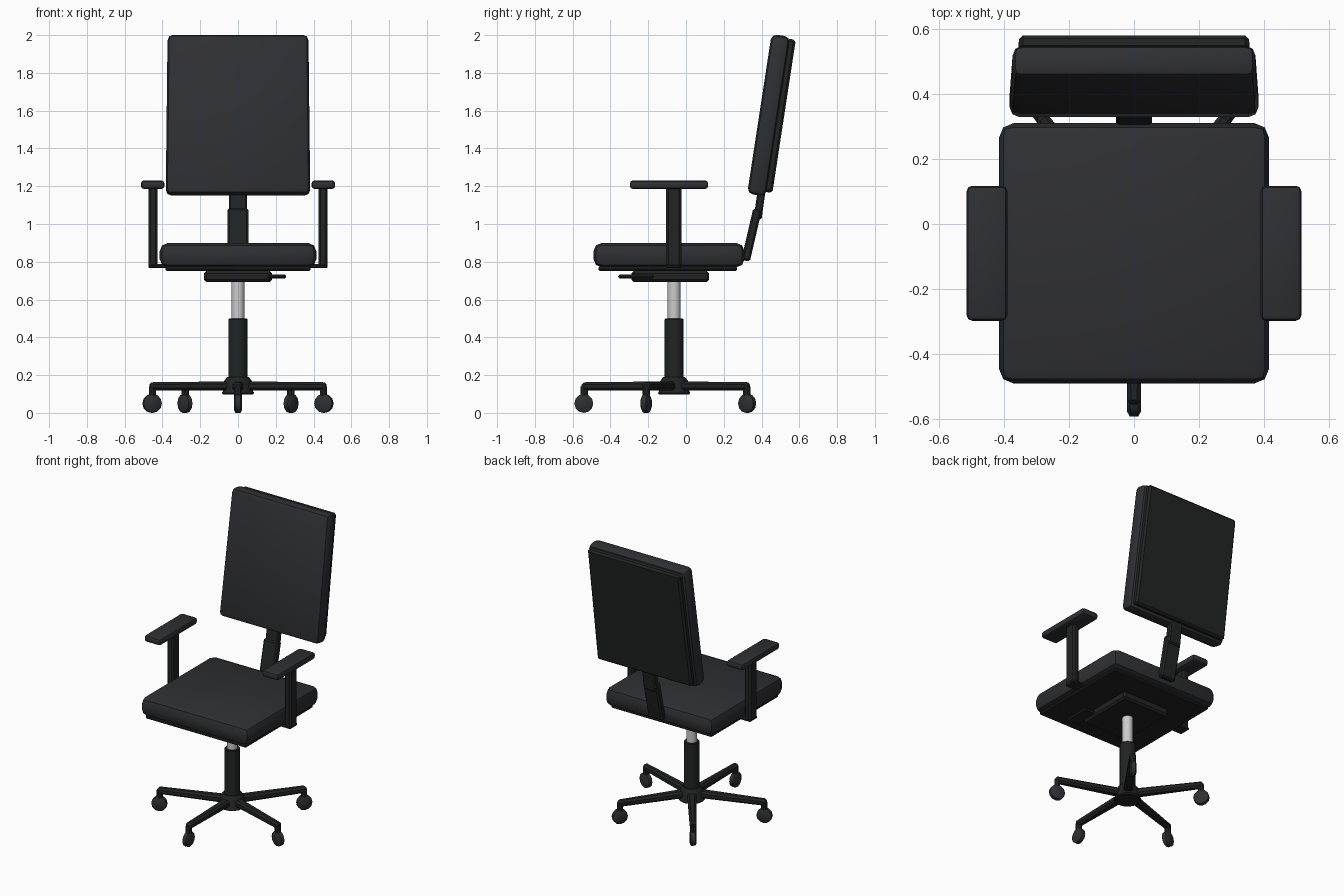
import bpy, bmesh
from math import radians, pi, sin, cos
from mathutils import Matrix, Vector

if "Cube" in bpy.data.objects:
    bpy.data.objects.remove(bpy.data.objects["Cube"])


def material(name, r, g, b):
    m = bpy.data.materials.new(name)
    m.diffuse_color = (r, g, b, 1)
    m.use_nodes = True
    m.node_tree.nodes["Principled BSDF"].inputs["Base Color"].default_value = m.diffuse_color
    return m


FABRIC = material("dark_fabric", 0.028, 0.029, 0.033)
PLASTIC = material("black_plastic", 0.016, 0.017, 0.017)
STEEL = material("steel", 0.55, 0.55, 0.55)
PIVOT_Y = -0.063


def finish(bm, name, mat, matrix=Matrix(), smooth=True):
    me = bpy.data.meshes.new(name)
    bmesh.ops.recalc_face_normals(bm, faces=bm.faces)
    bm.to_mesh(me)
    bm.free()
    me.transform(matrix)
    ob = bpy.data.objects.new(name, me)
    bpy.context.collection.objects.link(ob)
    me.materials.append(mat)
    if smooth:
        bpy.ops.object.select_all(action='DESELECT')
        ob.select_set(True)
        bpy.context.view_layer.objects.active = ob
        bpy.ops.object.shade_smooth_by_angle(angle=radians(32))
    return ob


def box(name, size, loc, mat, bevel=0.0, seg=1, tilt=0.0, spin=0.0, taper=None):
    """Bevelled box; taper(v) may adjust corners before bevelling."""
    bm = bmesh.new()
    bmesh.ops.create_cube(bm, size=1)
    for v in bm.verts:
        v.co = Vector(a * b for a, b in zip(v.co, size))
        if taper:
            taper(v.co)
    if bevel:
        bmesh.ops.bevel(bm, geom=bm.edges[:], offset=bevel, segments=seg,
                        profile=0.5, affect='EDGES')
    m = Matrix.Translation(loc) @ Matrix.Rotation(spin, 4, 'Z') @ Matrix.Rotation(tilt, 4, 'X')
    return finish(bm, name, mat, m)


def lathe(name, profile, matrix, mat, sides=16):
    """Closed solid of revolution from (radius, z) points."""
    bm = bmesh.new()
    rings = [[bm.verts.new((r * cos(2 * pi * i / sides), r * sin(2 * pi * i / sides), z))
              for i in range(sides)] for r, z in profile]
    for a, b in zip(rings, rings[1:]):
        for i in range(sides):
            j = (i + 1) % sides
            bm.faces.new((a[i], a[j], b[j], b[i]))
    bm.faces.new(rings[0])
    bm.faces.new(rings[-1])
    return finish(bm, name, mat, matrix)


# Seat cushion, plate and mechanism
box("seat", (0.83, 0.80, 0.13), (0, -0.09, 0.835), FABRIC, 0.045, 2)
box("seat_plate", (0.77, 0.735, 0.022), (0, -0.097, 0.763), PLASTIC, 0.006)
box("mechanism", (0.36, 0.41, 0.058), (0, -0.083, 0.722), PLASTIC, 0.012)
box("lever", (0.10, 0.19, 0.02), (0.205, -0.265, 0.722), PLASTIC, 0.008)

# Backrest, tilted backwards
TILT = radians(-8.7)


def narrow_top(co):
    if co.z > 0:
        co.x *= 0.975


box("back_cushion", (0.765, 0.10, 0.855), (0, 0.438, 1.576), FABRIC, 0.03, 2, TILT, taper=narrow_top)
box("back_shell", (0.725, 0.045, 0.82), (0, 0.497, 1.573), PLASTIC, 0.012, 1, TILT, taper=narrow_top)
box("back_support_lower", (0.112, 0.046, 0.28), (0, 0.347, 0.942), PLASTIC, 0.01, 1, radians(-13))
box("back_support_upper", (0.096, 0.042, 0.26), (0, 0.397, 1.155), PLASTIC, 0.008, 1, radians(-8))

# Armrests
for side, s in (("right", 1), ("left", -1)):
    box(side + "_arm_pad", (0.125, 0.415, 0.046), (s * 0.452, -0.09, 1.208), FABRIC, 0.017, 2)
    box(side + "_arm_post", (0.05, 0.08, 0.43), (s * 0.45, -0.065, 0.985), PLASTIC, 0.012)
    box(side + "_arm_bracket", (0.16, 0.08, 0.02), (s * 0.395, -0.065, 0.777), PLASTIC, 0.006)

# Gas lift and hub
centre = Matrix.Translation((0, PIVOT_Y, 0))
lathe("piston", [(0.034, 0.45), (0.034, 0.70)], centre, STEEL)
lathe("column", [(0.05, 0.12), (0.05, 0.495), (0.046, 0.50)], centre, PLASTIC)
lathe("hub", [(0.08, 0.098), (0.086, 0.105), (0.08, 0.115), (0.076, 0.165), (0.058, 0.19)],
      centre, PLASTIC)


# Five-legged base with castors
def leg_taper(co):
    if co.x > 0:
        co.y *= 0.7
        if co.z > 0:
            co.z -= 0.005


for i in range(5):
    a = radians(-90 + 72 * i)
    frame = centre @ Matrix.Rotation(a, 4, 'Z')
    leg_pos = frame @ Vector((0.25, 0, 0.143))
    box(f"base_leg_{i + 1}", (0.48, 0.06, 0.048), leg_pos, PLASTIC, 0.012, 1, spin=a, taper=leg_taper)
    lathe(f"castor_stem_{i + 1}", [(0.02, 0.08), (0.02, 0.14)],
          frame @ Matrix.Translation((0.476, 0, 0)), PLASTIC, 8)
    wheel = frame @ Matrix.Translation((0.478, 0, 0.05)) @ Matrix.Rotation(pi / 2, 4, 'X')
    lathe(f"castor_wheel_{i + 1}", [(0.036, -0.021), (0.05, -0.013), (0.05, 0.013), (0.036, 0.021)],
          wheel, FABRIC, 12)
